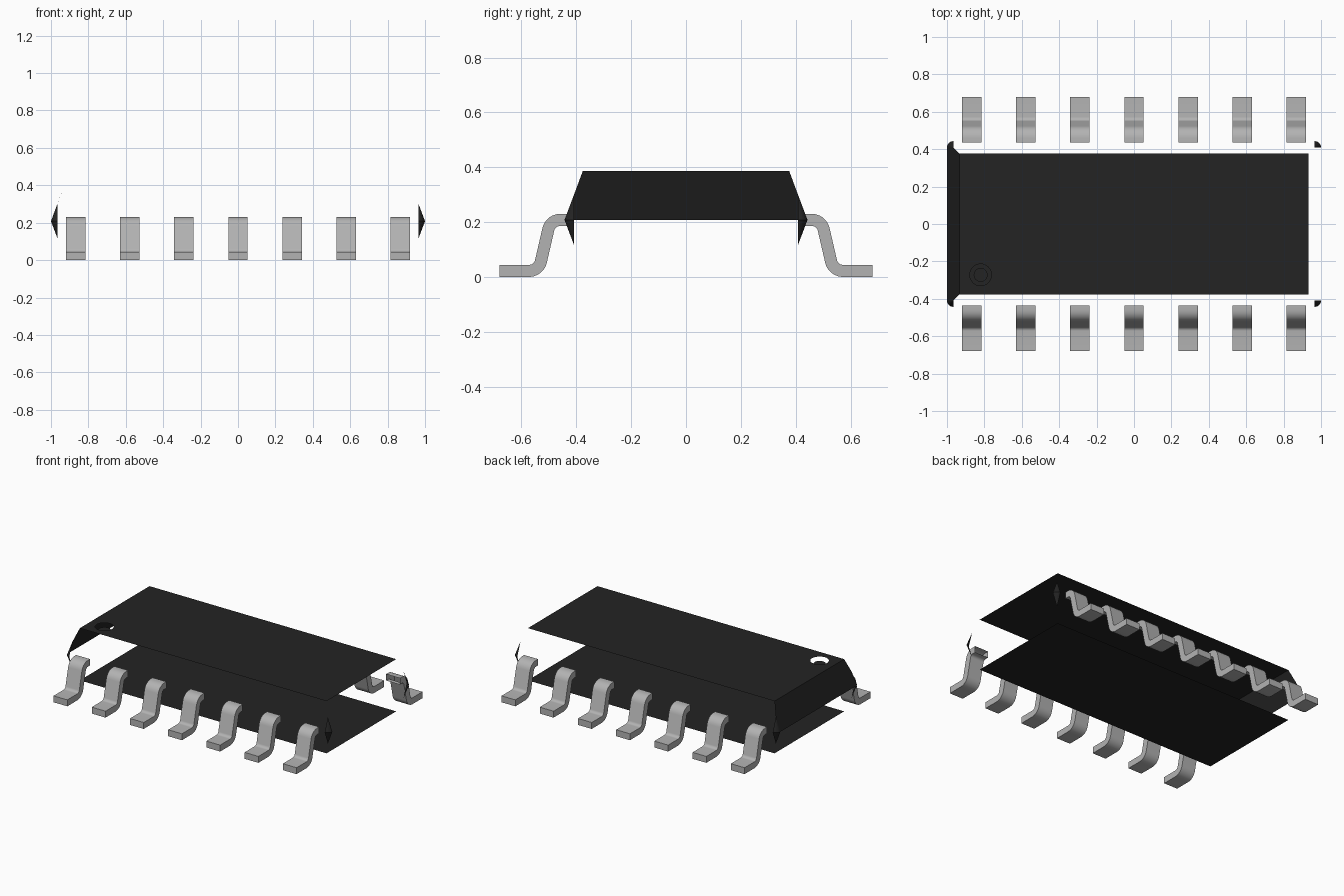
import bpy, bmesh, math

if "Cube" in bpy.data.objects:
    bpy.data.objects.remove(bpy.data.objects["Cube"])


def material(name, value, roughness):
    m = bpy.data.materials.new(name)
    m.use_nodes = True
    color = (value, value, value, 1)
    m.diffuse_color = color
    bsdf = m.node_tree.nodes["Principled BSDF"]
    bsdf.inputs["Base Color"].default_value = color
    bsdf.inputs["Roughness"].default_value = roughness
    return m


BLACK = material("black plastic", 0.017, 0.6)
METAL = material("grey metal", 0.45, 0.5)


def finish_mesh(name, bm, mat):
    mesh = bpy.data.meshes.new(name)
    bm.to_mesh(mesh)
    bm.free()
    mesh.materials.append(mat)
    return mesh


def add_object(name, mesh):
    obj = bpy.data.objects.new(name, mesh)
    bpy.context.collection.objects.link(obj)
    return obj


def face_mesh(name, points, facing):
    """One flat polygon whose normal points along `facing`."""
    bm = bmesh.new()
    f = bm.faces.new([bm.verts.new(p) for p in points])
    f.normal_update()
    if f.normal.dot(facing) < 0:
        f.normal_flip()
    return add_object(name, finish_mesh(name, bm, BLACK))


# Body dimensions
TOP, MID, BOTTOM = 0.387, 0.208, 0.03
SHEET_X, SHEET_Y = 0.933, 0.376
END_X, CORNER_X, CORNER_Y, CORNER_R = 1.0, 0.966, 0.409, 0.034
CORNER_H = 0.09
DOT_X, DOT_Y, DOT_R, DOT_INNER = -0.82, -0.272, 0.058, 0.037


def rectangle(z):
    return [(sx * SHEET_X, sy * SHEET_Y, z)
            for sx, sy in ((-1, -1), (1, -1), (1, 1), (-1, 1))]


def circle(radius, z, count=32):
    return [(DOT_X + radius * math.cos(2 * math.pi * i / count),
             DOT_Y + radius * math.sin(2 * math.pi * i / count), z)
            for i in range(count)]


# Top sheet with the round marker opening
bm = bmesh.new()
edges = []
for loop in (rectangle(TOP), circle(DOT_R, TOP)):
    vs = [bm.verts.new(p) for p in loop]
    edges += [bm.edges.new((vs[i - 1], vs[i])) for i in range(len(vs))]
bmesh.ops.triangle_fill(bm, edges=edges, use_beauty=True, normal=(0, 0, 1))
for f in bm.faces:
    f.normal_update()
    if f.normal.z < 0:
        f.normal_flip()
add_object("body_top", finish_mesh("body_top", bm, BLACK))

# Recessed marker disc, bottom sheet and sloping end wall
face_mesh("marker_disc", circle(DOT_INNER, TOP - 0.02), (0, 0, 1))
face_mesh("body_bottom", rectangle(BOTTOM), (0, 0, -1))
face_mesh("body_end", [
    (-END_X, -CORNER_Y, MID), (-END_X, CORNER_Y, MID),
    (-CORNER_X, CORNER_Y, MID + CORNER_H), (-SHEET_X, SHEET_Y, TOP),
    (-SHEET_X, -SHEET_Y, TOP), (-CORNER_X, -CORNER_Y, MID + CORNER_H),
], (-1, 0, 0.4))

# Rounded body corners: quarter cones tapering up and down
for sx in (-1, 1):
    for sy in (-1, 1):
        bm = bmesh.new()
        steps = 6
        arc = []
        for i in range(steps + 1):
            a = math.pi / 2 * i / steps
            arc.append(bm.verts.new((sx * (CORNER_X + CORNER_R * math.cos(a)),
                                     sy * (CORNER_Y + CORNER_R * math.sin(a)), MID)))
        for sz in (-1, 1):
            tip = bm.verts.new((sx * CORNER_X, sy * CORNER_Y, MID + sz * CORNER_H))
            for a, b in zip(arc, arc[1:]):
                f = bm.faces.new((a, b, tip))
                f.normal_update()
                if f.normal.dot((sx, sy, 0)) < 0:
                    f.normal_flip()
        name = f"corner_{'left' if sx > 0 else 'right'}_{'back' if sy > 0 else 'front'}"
        add_object(name, finish_mesh(name, bm, BLACK))

# Bent lead section as (outer distance, height) pairs: underside and upper side
THICK, SWEEP, STEPS = 0.044, math.radians(76), 6
R_IN = 0.022
R_OUT = R_IN + THICK
section = [((0.68, 0), (0.68, THICK))]
for i in range(STEPS + 1):
    s, c = math.sin(SWEEP * i / STEPS), math.cos(SWEEP * i / STEPS)
    section.append(((0.572 - R_OUT * s, R_OUT - R_OUT * c),
                    (0.572 - R_IN * s, R_OUT - R_IN * c)))
for i in range(STEPS, -1, -1):
    s, c = math.sin(SWEEP * i / STEPS), math.cos(SWEEP * i / STEPS)
    section.append(((0.459 + R_IN * s, 0.164 + R_IN * c),
                    (0.459 + R_OUT * s, 0.164 + R_OUT * c)))
section.append(((0.436, 0.164 + R_IN), (0.436, 0.164 + R_OUT)))

# Sweep the section as a square tube, closed at the foot and open at the body
HALF_W = 0.052
bm = bmesh.new()
rings = []
for (y0, z0), (y1, z1) in section:
    rings.append([bm.verts.new(p) for p in (
        (-HALF_W, -y0, z0), (HALF_W, -y0, z0), (HALF_W, -y1, z1), (-HALF_W, -y1, z1))])
bm.faces.new(rings[0])
for a, b in zip(rings, rings[1:]):
    for k in range(4):
        bm.faces.new((a[k], a[(k + 1) % 4], b[(k + 1) % 4], b[k]))
bmesh.ops.recalc_face_normals(bm, faces=bm.faces)
for f in bm.faces:
    f.smooth = True
lead_mesh = finish_mesh("lead", bm, METAL)
lead_mesh.set_sharp_from_angle(angle=math.radians(35))

# Seven leads along each long side
for side, turn in (("front", 0), ("back", math.pi)):
    for i in range(7):
        lead = add_object(f"lead_{side}_{i + 1}", lead_mesh)
        lead.location.x = (i - 3) * 0.289
        lead.rotation_euler.z = turn
